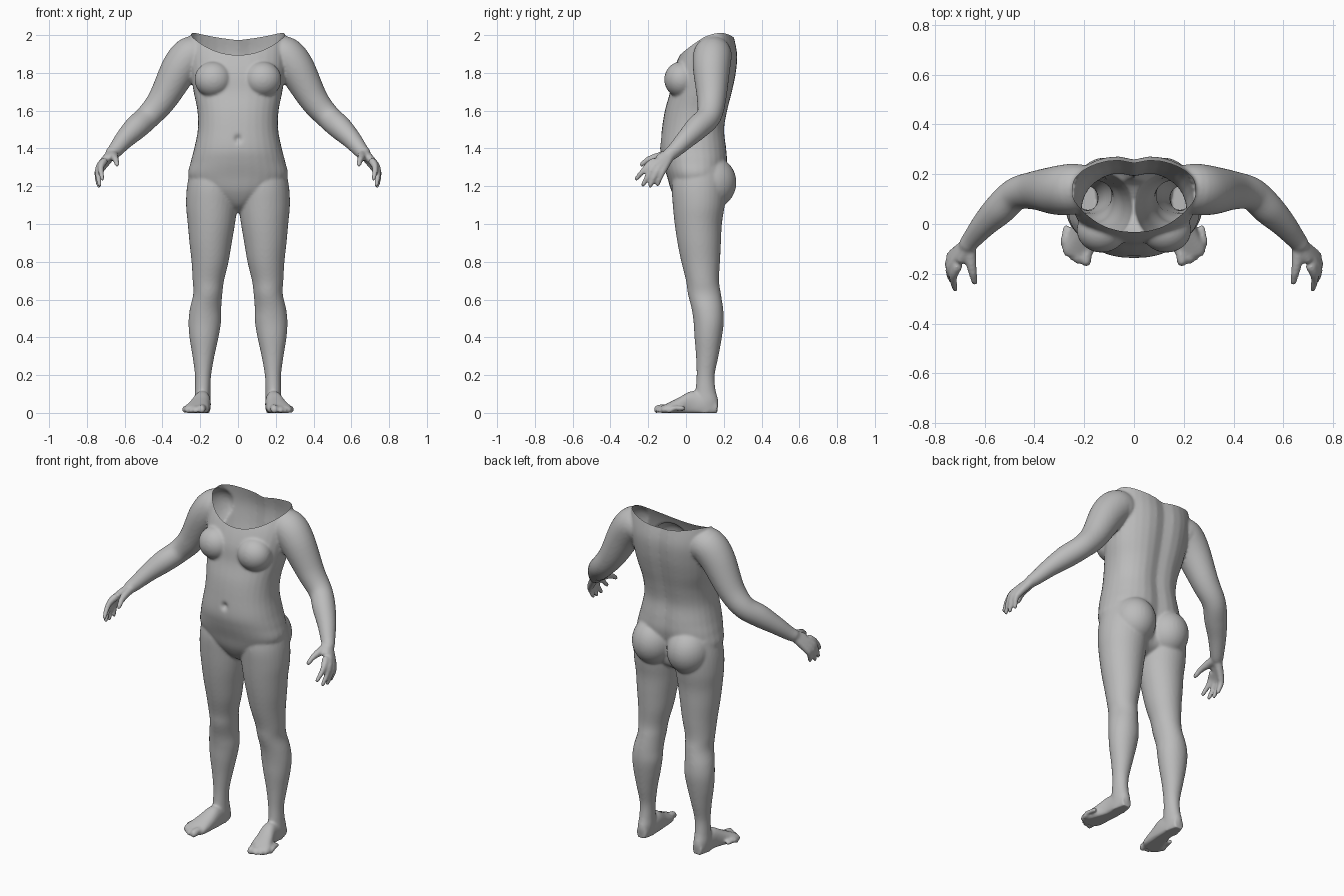
import bpy, bmesh, math
from mathutils import Vector, Matrix

cube = bpy.data.objects.get("Cube")
if cube:
    bpy.data.objects.remove(cube, do_unlink=True)

X, Y, Z = Vector((1, 0, 0)), Vector((0, 1, 0)), Vector((0, 0, 1))
SIDES = 32
bm = bmesh.new()


def resample(rows, steps=6):
    """Smooth curve through rows of numbers."""
    out = []
    last = len(rows) - 1
    for i in range(last):
        a, b = rows[max(i - 1, 0)], rows[i]
        c, d = rows[i + 1], rows[min(i + 2, last)]
        for k in range(steps):
            t = k / steps
            out.append([q + t / 2 * (r - p + t * (2 * p - 5 * q + 4 * r - s
                        + t * (3 * (q - r) + s - p)))
                        for p, q, r, s in zip(a, b, c, d)])
    return out + [list(rows[-1])]


def oval(centre, u, v, a, b, power=2.0):
    ring = []
    for i in range(SIDES):
        ang = math.tau * i / SIDES
        c, s = math.cos(ang), math.sin(ang)
        ring.append(centre + u * math.copysign(a * abs(c) ** (2 / power), c)
                    + v * math.copysign(b * abs(s) ** (2 / power), s))
    return ring


def loft(rings):
    loops = [[bm.verts.new(p) for p in ring] for ring in rings]
    for lo, hi in zip(loops, loops[1:]):
        for i in range(SIDES):
            j = (i + 1) % SIDES
            bm.faces.new((lo[i], lo[j], hi[j], hi[i]))
    bm.faces.new(loops[0][::-1])
    bm.faces.new(loops[-1])


def limb(points):
    """Round-ended tube through (x, y, z, radius) points."""
    rows = resample(points)
    spine = [Vector(r[:3]) for r in rows]
    radii = [r[3] for r in rows]
    rings = []
    n = len(spine) - 1
    for i, (p, r) in enumerate(zip(spine, radii)):
        t = (spine[min(i + 1, n)] - spine[max(i - 1, 0)]).normalized()
        u = t.cross(Y if abs(t.y) < 0.8 else Z).normalized()
        v = t.cross(u)
        caps = [(0.0, 1.0)]
        if i == 0:
            caps = [(-0.95, 0.3), (-0.7, 0.7), (0.0, 1.0)]
        elif i == n:
            caps = [(0.0, 1.0), (0.7, 0.7), (0.95, 0.3)]
        rings += [oval(p + t * r * off, u, v, r * k, r * k) for off, k in caps]
    loft(rings)


def ellipsoid(centre, size):
    bmesh.ops.create_uvsphere(bm, u_segments=32, v_segments=20, radius=1,
                              matrix=Matrix.Translation(centre) @ Matrix.Diagonal((*size, 1)))


# Torso: height, half width, front, back
torso = [(1.06, .03, .03, .12), (1.10, .08, -.03, .18), (1.17, .20, -.075, .20),
         (1.25, .262, -.10, .21), (1.33, .25, -.125, .225), (1.40, .232, -.137, .222),
         (1.50, .213, -.128, .212), (1.60, .215, -.112, .228), (1.70, .235, -.085, .252),
         (1.80, .25, -.07, .272), (1.90, .258, -.03, .278), (2.0, .25, .03, .258),
         (2.08, .22, .06, .24)]
rings = []
for z, w, front, back in resample(torso):
    mid = (front + back) / 2
    ring = oval(Vector((0, mid, z)), X, Y, w, (back - front) / 2, 2.25)
    for p in ring:                       # spine groove
        if p.y > mid:
            p.y -= 0.02 * math.exp(-(p.x / 0.05) ** 2)
    rings.append(ring)
loft(rings)

# Leg: height, centre x, half width, front, back
leg = [(1.30, .13, .12, -.06, .20), (1.20, .135, .135, -.075, .21), (1.10, .139, .136, -.07, .205),
       (1.0, .141, .125, -.06, .19), (.90, .145, .112, -.045, .185), (.80, .148, .098, -.025, .18),
       (.70, .157, .083, 0, .175), (.63, .16, .077, .01, .185), (.55, .172, .083, .03, .197),
       (.48, .176, .086, .04, .20), (.40, .18, .077, .045, .19), (.30, .183, .058, .053, .172),
       (.20, .185, .043, .056, .152), (.12, .187, .041, .05, .157), (.06, .188, .043, .04, .172),
       (.0, .188, .038, .03, .165)]
# Foot: y, centre x, half width, height
foot = [(.165, .188, .03, .07), (.10, .188, .042, .10), (.03, .19, .046, .115),
        (-.04, .205, .057, .08), (-.10, .22, .066, .05), (-.128, .226, .052, .036)]
toes = [(.192, -.168, .021), (.225, -.16, .014), (.247, -.145, .013),
        (.267, -.122, .013), (.282, -.095, .013)]
arm = [(.20, .145, 1.89, .095), (.25, .14, 1.89, .102), (.31, .135, 1.82, .098),
       (.40, .135, 1.66, .077), (.475, .12, 1.57, .066), (.54, .06, 1.51, .064),
       (.60, 0, 1.45, .052), (.65, -.06, 1.39, .04), (.67, -.085, 1.37, .036)]
# Fingers: knuckle, then tip
fingers = [((.715, -.18, 1.325), (.718, -.262, 1.24)), ((.73, -.165, 1.31), (.732, -.228, 1.207)),
           ((.732, -.143, 1.297), (.737, -.19, 1.202)), ((.727, -.12, 1.288), (.732, -.15, 1.21))]
wrist = (.66, -.075, 1.38)

for s in (1, -1):
    loft([oval(Vector((s * cx, (f + b) / 2, z)), X, Y, w, (b - f) / 2)
          for z, cx, w, f, b in resample(leg)])
    loft([oval(Vector((s * cx, y, h * 0.4)), X, Z, w, h * 0.6, 2.3)
          for y, cx, w, h in resample(foot)])
    for tx, ty, r in toes:
        limb([(s * (tx - .01), ty + .08, .024, r), (s * tx, ty + .03, .024, r),
              (s * tx, ty + r * .8, r * .8, r)])
    limb([(s * x, y, z, r) for x, y, z, r in arm])
    for knuckle, tip in fingers:
        bend = [(k + t) / 2 + e for k, t, e in zip(knuckle, tip, (.01, 0, .005))]
        path = [(*wrist, .027), (*knuckle, .02), (*bend, .0155), (*tip, .012)]
        limb([(s * x, y, z, r) for x, y, z, r in path])
    thumb = [(.66, -.08, 1.37, .026), (.655, -.15, 1.355, .022),
             (.647, -.2, 1.34, .017), (.64, -.235, 1.315, .013)]
    limb([(s * x, y, z, r) for x, y, z, r in thumb])
    ellipsoid((s * .13, -.025, 1.765), (.10, .09, .095))      # breast
    ellipsoid((s * .117, .13, 1.22), (.125, .137, .14))       # buttock

# Flat soles
for v in bm.verts:
    v.co.z = max(v.co.z, 0)
bmesh.ops.recalc_face_normals(bm, faces=bm.faces)
mesh = bpy.data.meshes.new("body")
bm.to_mesh(mesh)
bm.free()
body = bpy.data.objects.new("body", mesh)
bpy.context.scene.collection.objects.link(body)

# Fuse the parts into one smooth skin
remesh = body.modifiers.new("fuse", 'REMESH')
remesh.mode = 'VOXEL'
remesh.voxel_size = 0.0075
blend = body.modifiers.new("blend", 'SMOOTH')
blend.factor = 0.5
blend.iterations = 7
depsgraph = bpy.context.evaluated_depsgraph_get()
skin = bpy.data.meshes.new_from_object(body.evaluated_get(depsgraph))
body.modifiers.clear()
body.data = skin
bpy.data.meshes.remove(mesh)
skin.name = "body"

# Curved neck opening and navel
bm = bmesh.new()
bm.from_mesh(skin)
for v in bm.verts:
    v.co.z -= v.co.x ** 2
bmesh.ops.bisect_plane(bm, geom=bm.verts[:] + bm.edges[:] + bm.faces[:],
                       plane_co=(0, -.03, 1.895), plane_no=(0, -.286, 1), clear_outer=True)
for v in bm.verts:
    v.co.z += v.co.x ** 2
    if v.co.y < 0:
        v.co.y += 0.016 * math.exp(-((v.co.x / .018) ** 2 + ((v.co.z - 1.45) / .02) ** 2))
for f in bm.faces:
    f.smooth = True
bm.to_mesh(skin)
bm.free()

# Colour
grey = bpy.data.materials.new("plain grey")
grey.use_nodes = True
colour = (0.5, 0.5, 0.5, 1)
grey.diffuse_color = colour
shader = next(n for n in grey.node_tree.nodes if n.type == 'BSDF_PRINCIPLED')
shader.inputs["Base Color"].default_value = colour
skin.materials.clear()
skin.materials.append(grey)
